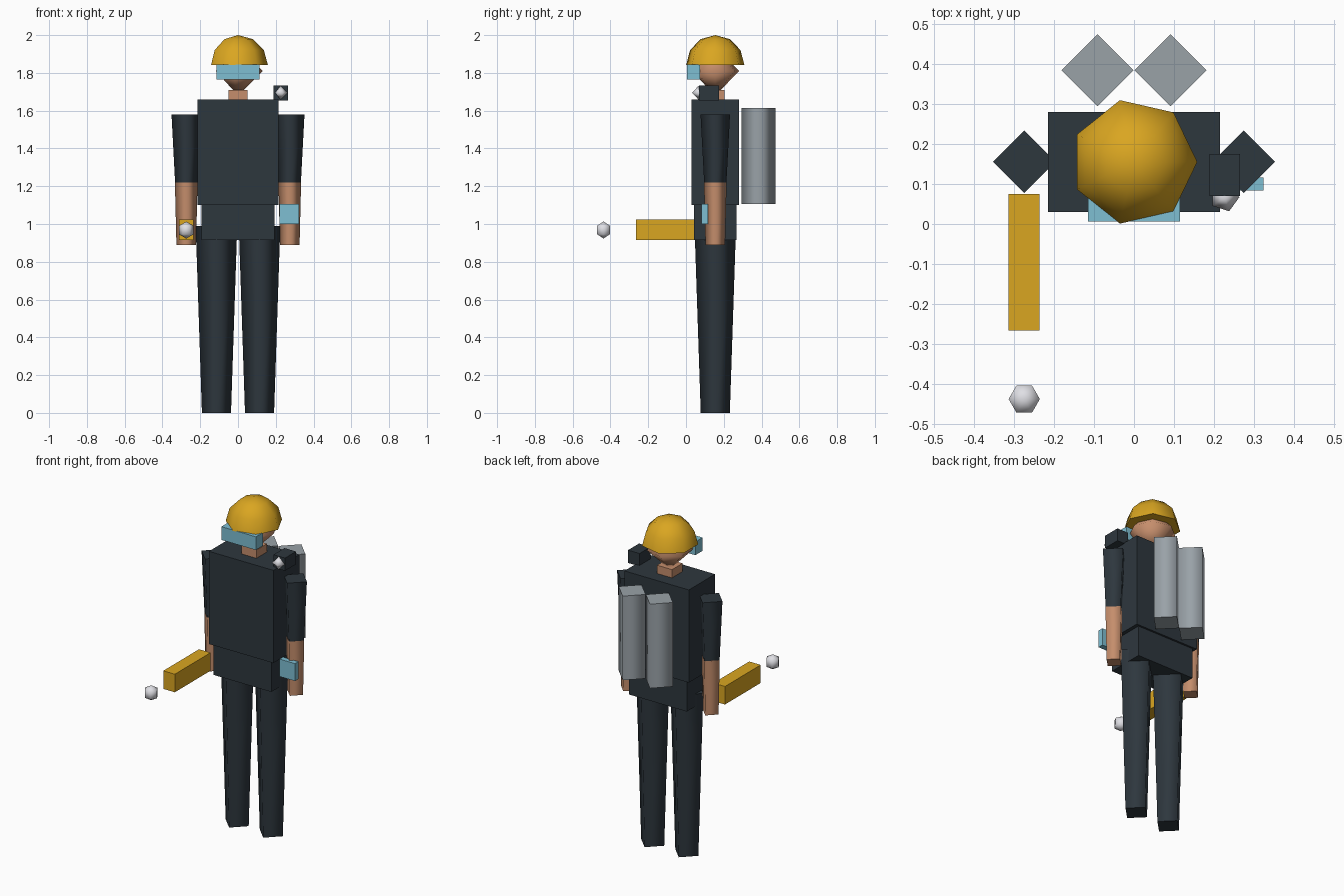
import bpy
import bmesh
from math import cos, sin, pi

cube = bpy.data.objects.get("Cube")
if cube:
    bpy.data.objects.remove(cube, do_unlink=True)


def material(name, rgb):
    m = bpy.data.materials.new(name)
    m.use_nodes = True
    m.diffuse_color = (*rgb, 1)
    m.node_tree.nodes["Principled BSDF"].inputs["Base Color"].default_value = (*rgb, 1)
    return m


NAVY = material("dark navy cloth", (0.027, 0.038, 0.048))
SKIN = material("skin", (0.56, 0.27, 0.15))
GOLD = material("golden yellow", (0.70, 0.38, 0.015))
CYAN = material("pale cyan glass", (0.21, 0.52, 0.65))
STEEL = material("steel grey", (0.32, 0.36, 0.39))
WHITE = material("light silver", (0.74, 0.74, 0.78))

MID_Y = 0.155  # depth of the body's centre line


def finish(name, bm, mat):
    bmesh.ops.recalc_face_normals(bm, faces=bm.faces)
    mesh = bpy.data.meshes.new(name)
    bm.to_mesh(mesh)
    bm.free()
    mesh.materials.append(mat)
    obj = bpy.data.objects.new(name, mesh)
    bpy.context.collection.objects.link(obj)
    return obj


def box(name, x, y, z, mat):
    """Box from (low, high) ranges on each axis."""
    bm = bmesh.new()
    bmesh.ops.create_cube(bm, size=1)
    for v in bm.verts:
        for i, (low, high) in enumerate((x, y, z)):
            v.co[i] = high if v.co[i] > 0 else low
    return finish(name, bm, mat)


def lathe(name, centre, profile, sides, mat):
    """Solid turned from (radius, height) pairs; flat end caps, smooth sides."""
    cx, cy, cz = centre
    bm = bmesh.new()
    rings = []
    for r, h in profile:
        count = sides if r > 0.0001 else 1
        rings.append([bm.verts.new((cx + r * cos(2 * pi * i / sides),
                                    cy + r * sin(2 * pi * i / sides), cz + h))
                      for i in range(count)])
    for a, b in zip(rings, rings[1:]):
        for i in range(sides):
            j = (i + 1) % sides
            corners = [a[i % len(a)], a[j % len(a)], b[j % len(b)], b[i % len(b)]]
            bm.faces.new(list(dict.fromkeys(corners))).smooth = True
    for ring in (rings[0], rings[-1]):
        if len(ring) > 1:
            bm.faces.new(ring).smooth = False
    return finish(name, bm, mat)


def ball(name, centre, r, sides, rings, mat, start=0.0):
    """Low-poly sphere, or a dome when start is half way up."""
    angles = [pi * (start + (1 - start) * k / rings) for k in range(rings + 1)]
    return lathe(name, centre, [(r * sin(a), -r * cos(a)) for a in angles], sides, mat)


# Trunk
box("torso", (-0.215, 0.215), (0.03, 0.28), (1.10, 1.66), NAVY)
box("hips", (-0.193, 0.193), (0.042, 0.268), (0.915, 1.10), NAVY)
box("neck", (-0.05, 0.05), (0.105, 0.205), (1.65, 1.71), SKIN)

# Head, helmet and visor
ball("head", (0, MID_Y, 1.81), 0.13, 7, 2, SKIN)
ball("helmet", (0, MID_Y, 1.842), 0.158, 7, 3, GOLD, start=0.5)
box("visor", (-0.115, 0.115), (0.006, 0.075), (1.765, 1.845), CYAN)

# Limbs and back tanks, in pairs
for side, s in (("left", 1), ("right", -1)):
    lathe(side + "_leg", (s * 0.114, MID_Y, 0), [(0.077, 0), (0.11, 0.99)], 4, NAVY)
    lathe(side + "_sleeve", (s * 0.274, MID_Y, 0), [(0.059, 1.22), (0.078, 1.58)], 4, NAVY)
    lathe(side + "_forearm", (s * 0.274, MID_Y, 0), [(0.052, 0.89), (0.06, 1.22)], 4, SKIN)
    lathe(side + "_tank", (s * 0.091, 0.384, 0), [(0.09, 1.107), (0.09, 1.615)], 4, STEEL)

# Wrist display
box("wrist_display", (0.22, 0.323), (0.083, 0.116), (1.0, 1.105), CYAN)

# Shoulder lamp
box("lamp_housing", (0.188, 0.265), (0.07, 0.175), (1.655, 1.732), NAVY)
ball("lamp_lens", (0.226, 0.067, 1.695), 0.037, 5, 2, WHITE)

# Hand tool with its floating tip
box("hand_tool", (-0.313, -0.236), (-0.266, 0.075), (0.916, 1.025), GOLD)
ball("tool_tip", (-0.274, -0.437, 0.968), 0.045, 6, 3, WHITE)
